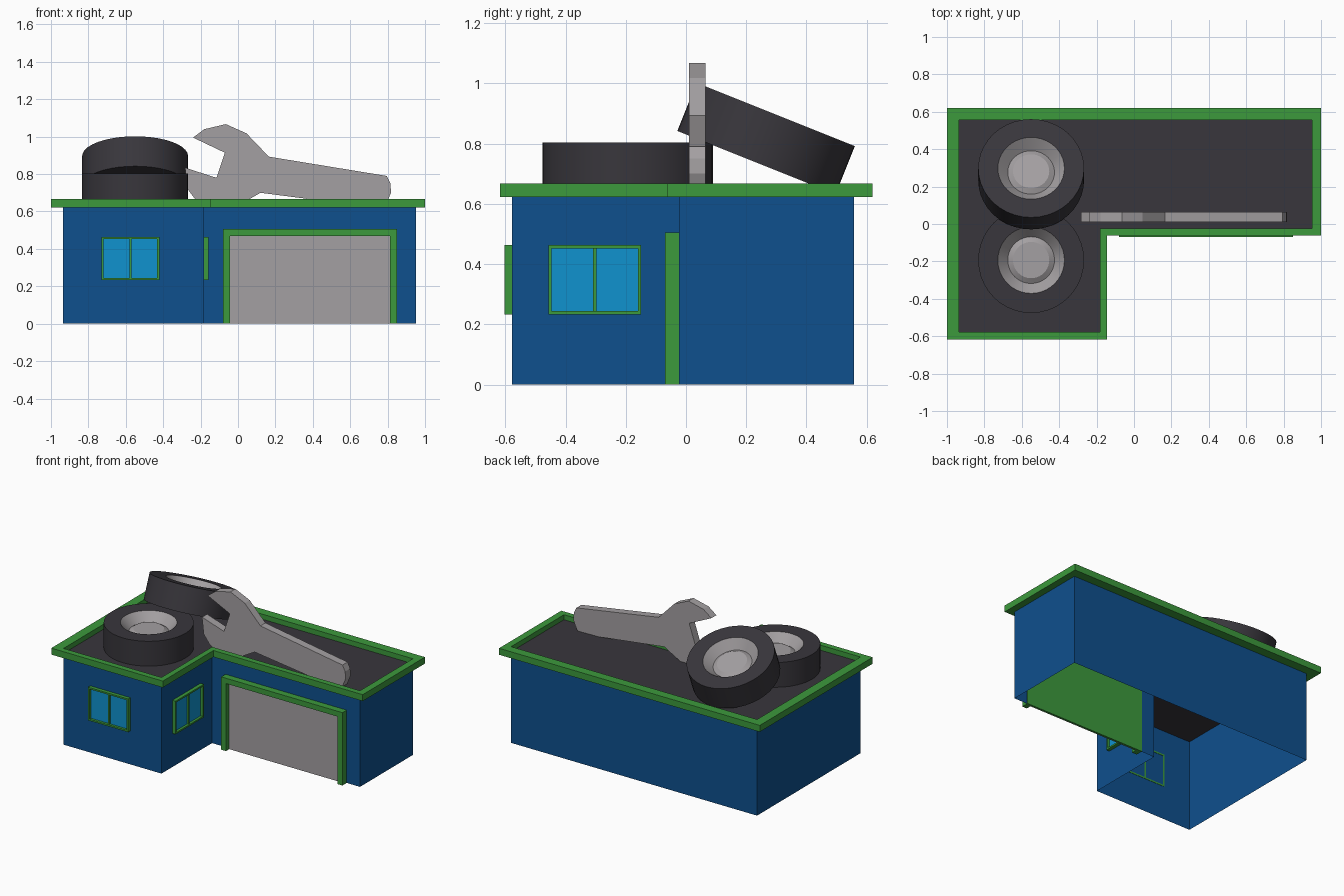
import bpy, bmesh, math
from mathutils import Matrix

if "Cube" in bpy.data.objects:
    bpy.data.objects.remove(bpy.data.objects["Cube"])


def mat(name, rgb):
    m = bpy.data.materials.new(name)
    m.diffuse_color = (*rgb, 1)
    m.use_nodes = True
    m.node_tree.nodes["Principled BSDF"].inputs["Base Color"].default_value = m.diffuse_color
    return m


BLUE = mat("wall blue", (0.0045, 0.08, 0.27))
GREEN = mat("trim green", (0.045, 0.32, 0.045))
GLASS = mat("glass blue", (0.005, 0.29, 0.62))
GREY = mat("metal grey", (0.37, 0.35, 0.36))
DARK = mat("rubber and roof dark", (0.040, 0.037, 0.045))


def finish(name, bm, material, matrix=Matrix(), recalc=False):
    if recalc:
        bmesh.ops.recalc_face_normals(bm, faces=bm.faces)
    me = bpy.data.meshes.new(name)
    bm.to_mesh(me)
    bm.free()
    me.materials.append(material)
    ob = bpy.data.objects.new(name, me)
    ob.matrix_world = matrix
    bpy.context.collection.objects.link(ob)
    return ob


def boxes(name, spans, material, matrix=Matrix()):
    """One object made of boxes given as (x0, x1, y0, y1, z0, z1)."""
    bm = bmesh.new()
    for x0, x1, y0, y1, z0, z1 in spans:
        m = Matrix.Translation(((x0 + x1) / 2, (y0 + y1) / 2, (z0 + z1) / 2))
        m = m @ Matrix.Diagonal((x1 - x0, y1 - y0, z1 - z0, 1))
        bmesh.ops.create_cube(bm, size=1, matrix=m)
    return finish(name, bm, material, matrix)


def ell(x0, x1, y0, y1, nx, ny):
    """L-shaped outline, counter-clockwise, with its notch at (nx, ny)."""
    return [(x0, y0), (nx, y0), (nx, ny), (x1, ny), (x1, y1), (x0, y1)]


def bridge(bm, a, b):
    n = len(a)
    for i in range(n):
        j = (i + 1) % n
        bm.faces.new((a[i], a[j], b[j], b[i]))


def ring(bm, pts, z):
    return [bm.verts.new((x, y, z)) for x, y in pts]


WALL = ell(-0.935, 0.952, -0.577, 0.557, -0.183, -0.023)
EAVE = ell(-1.0, 1.0, -0.617, 0.62, -0.145, -0.062)
ROOF_Z, EAVE_LOW, EAVE_TOP = 0.632, 0.622, 0.667

# Walls, open underneath
bm = bmesh.new()
bridge(bm, ring(bm, WALL, 0), ring(bm, WALL, ROOF_Z))
finish("walls", bm, BLUE)

# Flat roof deck
bm = bmesh.new()
bm.faces.new(ring(bm, WALL, ROOF_Z))
finish("roof_deck", bm, DARK)

# Raised green edge around the roof
bm = bmesh.new()
loops = [ring(bm, WALL, EAVE_LOW), ring(bm, EAVE, EAVE_LOW),
         ring(bm, EAVE, EAVE_TOP), ring(bm, WALL, EAVE_TOP)]
for i in range(4):
    bridge(bm, loops[i], loops[(i + 1) % 4])
finish("roof_edge", bm, GREEN, recalc=True)

# Garage door with its frame
boxes("garage_frame", [
    (-0.08, -0.043, -0.07, -0.019, 0, 0.505),
    (0.813, 0.85, -0.07, -0.019, 0, 0.505),
    (-0.043, 0.813, -0.07, -0.019, 0.468, 0.505),
    (-0.043, 0.813, -0.030, -0.019, 0, 0.468)], GREEN)
boxes("garage_door", [(-0.043, 0.813, -0.035, -0.030, 0, 0.468)], GREY)


# Windows: frame with a centre bar, glass set back
def window(name, matrix):
    w, z0, z1, t, d = 0.154, 0.233, 0.463, 0.011, 0.025
    boxes(name + "_frame", [
        (-w, -w + t, -d, 0.002, z0, z1), (w - t, w, -d, 0.002, z0, z1),
        (-w + t, w - t, -d, 0.002, z0, z0 + t), (-w + t, w - t, -d, 0.002, z1 - t, z1),
        (-0.006, 0.006, -d + 0.006, 0, z0 + t, z1 - t)], GREEN, matrix)
    boxes(name + "_glass", [(-w + t, w - t, -0.008, -0.001, z0 + t, z1 - t)], GLASS, matrix)


window("front_window", Matrix.Translation((-0.575, -0.577, 0)))
window("side_window", Matrix.Translation((-0.183, -0.303, 0)) @ Matrix.Rotation(math.pi / 2, 4, 'Z'))


# Tyres: turned profiles
def lathe(name, profile, material, matrix, n=40):
    bm = bmesh.new()
    circle = [(math.cos(2 * math.pi * i / n), math.sin(2 * math.pi * i / n)) for i in range(n)]
    rings = [ring(bm, [(r * c, r * s) for c, s in circle], z) for r, z in profile]
    for a, b in zip(rings, rings[1:]):
        bridge(bm, a, b)
    bmesh.ops.remove_doubles(bm, verts=bm.verts, dist=1e-5)
    ob = finish(name, bm, material, matrix)
    bpy.context.view_layer.objects.active = ob
    bpy.ops.object.select_all(action='DESELECT')
    ob.select_set(True)
    bpy.ops.object.shade_smooth_by_angle(angle=math.radians(30))


def tyre(name, matrix, R=0.283, r=0.178, h=0.172):
    lathe(name, [(0, 0), (R, 0), (R, h), (r, h)], DARK, matrix)
    lathe(name + "_hub", [(r, h), (0.125, h - 0.06), (0.097, h - 0.042), (0, h - 0.042)], GREY, matrix)


tyre("flat_tyre", Matrix.Translation((-0.55, -0.193, ROOF_Z)))
tyre("leaning_tyre", Matrix.Translation((-0.55, 0.234, 0.737))
     @ Matrix.Rotation(math.radians(-21.8), 4, 'X'))

# Spanner standing on the roof: extruded outline (x, z)
outline = [(-0.24, 0.995), (-0.18, 1.04), (-0.065, 1.067), (0.045, 1.018), (0.165, 0.893),
           (0.795, 0.79), (0.815, 0.75), (0.818, 0.70), (0.795, 0.645), (0.785, 0.632),
           (0.62, 0.635), (0.39, 0.665), (0.12, 0.70), (0.065, 0.668), (0.0, 0.632),
           (-0.18, 0.632), (-0.225, 0.66), (-0.27, 0.72), (-0.283, 0.834),
           (-0.115, 0.78), (-0.07, 0.914)]
bm = bmesh.new()
front = [bm.verts.new((x, 0.01, z)) for x, z in outline]
back = [bm.verts.new((x, 0.065, z)) for x, z in outline]
bridge(bm, front, back)
bm.faces.new(front)
bm.faces.new(back[::-1])
finish("spanner", bm, GREY, recalc=True)
